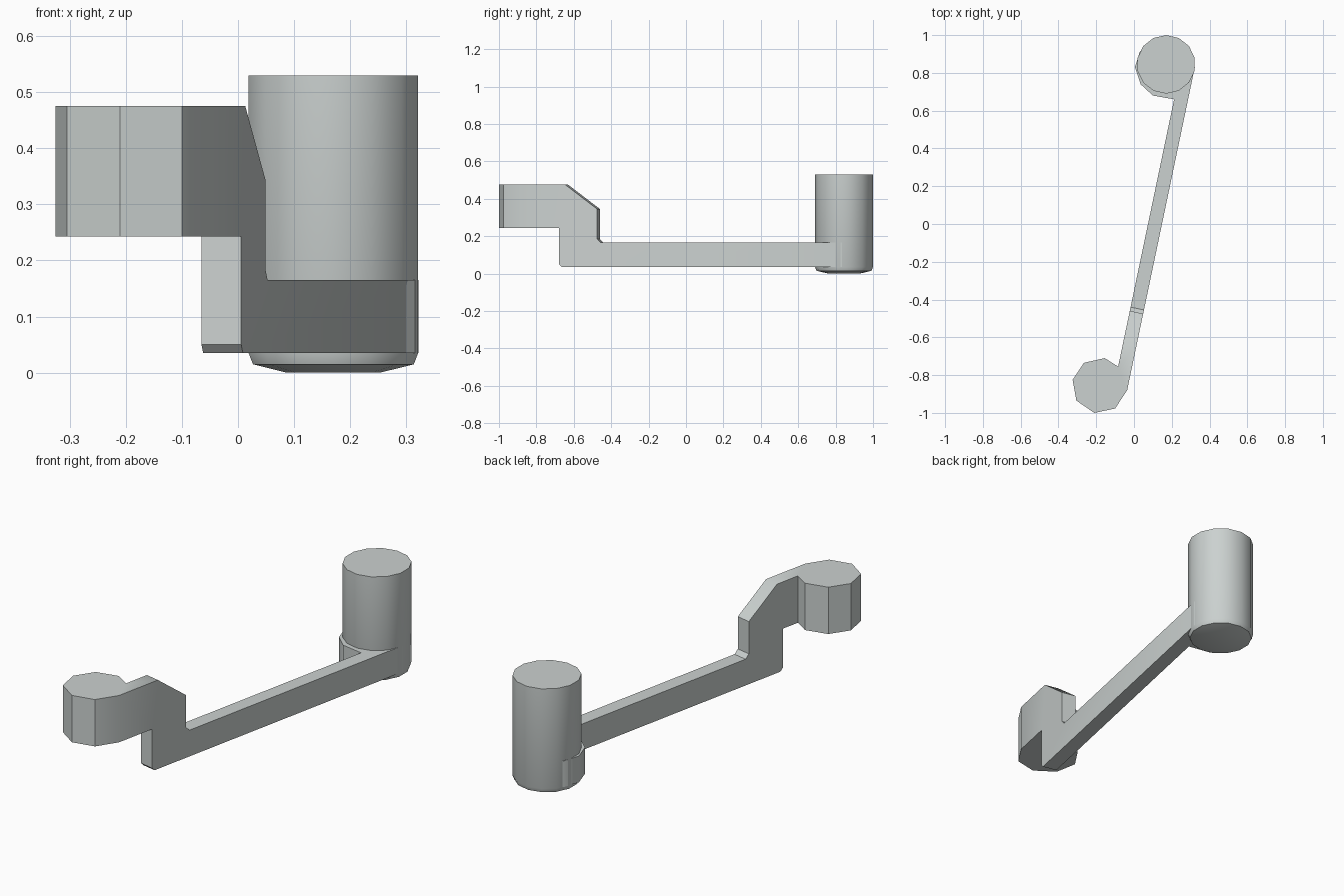
import bpy, bmesh, math

if "Cube" in bpy.data.objects:
    bpy.data.objects.remove(bpy.data.objects["Cube"])

mat = bpy.data.materials.new("light_grey")
mat.diffuse_color = (0.60, 0.64, 0.63, 1)
mat.use_nodes = True
mat.node_tree.nodes["Principled BSDF"].inputs["Base Color"].default_value = mat.diffuse_color


def finish(name, bm, angle):
    bmesh.ops.remove_doubles(bm, verts=bm.verts, dist=0.0005)
    bmesh.ops.dissolve_limit(bm, angle_limit=0.01, verts=bm.verts, edges=bm.edges)
    bmesh.ops.recalc_face_normals(bm, faces=bm.faces)
    me = bpy.data.meshes.new(name)
    bm.to_mesh(me)
    bm.free()
    me.materials.append(mat)
    ob = bpy.data.objects.new(name, me)
    bpy.context.collection.objects.link(ob)
    bpy.ops.object.select_all(action='DESELECT')
    ob.select_set(True)
    bpy.context.view_layer.objects.active = ob
    bpy.ops.object.shade_smooth_by_angle(angle=math.radians(angle))


def prism(bm, outline, z0, z1):
    """Upright prism, open on the side from the last point to the first."""
    lo = [bm.verts.new((x, y, z0)) for x, y in outline]
    hi = [bm.verts.new((x, y, z1)) for x, y in outline]
    bm.faces.new(lo)
    bm.faces.new(hi)
    for i in range(len(outline) - 1):
        bm.faces.new((lo[i], lo[i + 1], hi[i + 1], hi[i]))


def right_x(y):
    return 0.322 + 0.2095 * (y - 0.83)


WIDTH, SKEW = 0.074, 0.015
R_KNOB, L_KNOB, R_BOSS, L_BOSS = -0.88, -0.755, 0.83, 0.66

# crank arm: stepped side profile (y, z) carried across the bar's width
profile = [(R_KNOB, 0.243), (-0.68, 0.243), (-0.68, 0.05), (-0.665, 0.035),
           (R_BOSS, 0.035), (R_BOSS, 0.165), (-0.455, 0.165), (-0.475, 0.185),
           (-0.475, 0.345), (-0.645, 0.475), (R_KNOB, 0.475)]
left_end = {R_KNOB: L_KNOB, R_BOSS: L_BOSS}
bm = bmesh.new()
right, left = [], []
for y, z in profile:
    right.append(bm.verts.new((right_x(y), y, z)))
    yl = left_end.get(y, y + SKEW)
    left.append(bm.verts.new((right_x(yl) - WIDTH, yl, z)))
bm.faces.new(right)
bm.faces.new(left)
n = len(profile)
for i in range(n):
    if i not in (4, n - 1):          # ends stay open where the round ends join
        j = (i + 1) % n
        bm.faces.new((right[i], right[j], left[j], left[i]))

# faceted knob on the raised end
prism(bm, [(right_x(L_KNOB) - WIDTH, L_KNOB), (-0.155, -0.71), (-0.265, -0.735),
           (-0.325, -0.825), (-0.305, -0.935), (-0.21, -1.0), (-0.10, -0.977),
           (right_x(R_KNOB), R_KNOB)], 0.243, 0.475)

# round collar at the low end
prism(bm, [(right_x(R_BOSS), R_BOSS), (0.305, 0.90), (0.25, 0.965), (0.17, 0.985),
           (0.09, 0.965), (0.03, 0.91), (0.005, 0.83), (0.035, 0.74), (0.10, 0.68),
           (right_x(L_BOSS) - WIDTH, L_BOSS)], 0.035, 0.165)
finish("crank_arm", bm, 42)

# upright handle with a shallow domed bottom
SIDES = 14
bm = bmesh.new()
rings = []
for r, z in [(0.085, 0.0), (0.147, 0.015), (0.155, 0.035), (0.155, 0.53)]:
    rings.append([bm.verts.new((0.17 + r * math.sin(math.tau * k / SIDES),
                                0.845 + r * math.cos(math.tau * k / SIDES), z))
                  for k in range(SIDES)])
for a, b in zip(rings, rings[1:]):
    for k in range(SIDES):
        j = (k + 1) % SIDES
        bm.faces.new((a[k], a[j], b[j], b[k]))
bm.faces.new(rings[0])
bm.faces.new(rings[-1])
finish("handle", bm, 42)
